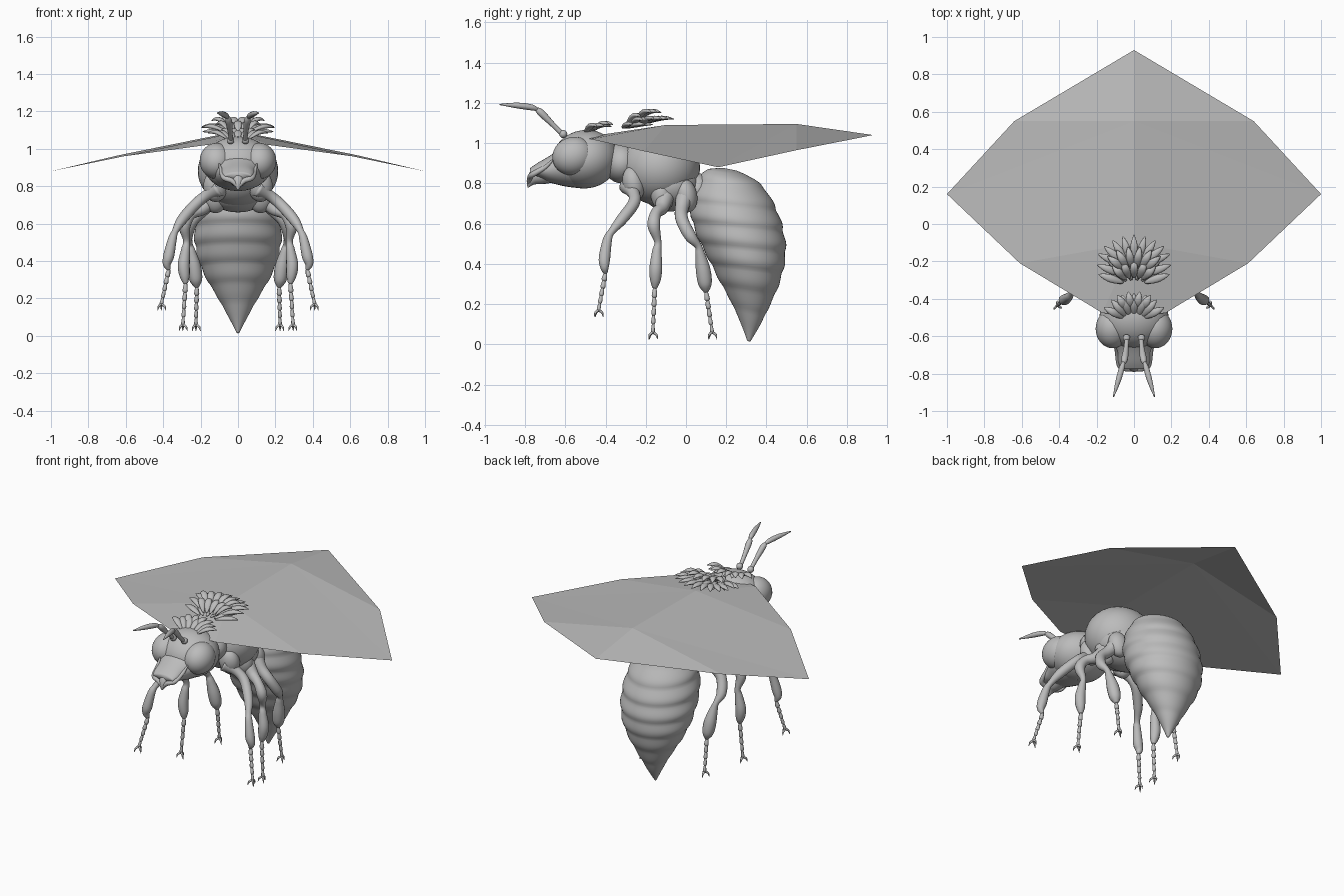
import bpy, bmesh, math
from mathutils import Vector, Matrix

if "Cube" in bpy.data.objects:
    bpy.data.objects.remove(bpy.data.objects["Cube"])

grey = bpy.data.materials.new("plain grey")
grey.use_nodes = True
COL = (0.5, 0.5, 0.5, 1)
grey.diffuse_color = COL
grey.node_tree.nodes["Principled BSDF"].inputs["Base Color"].default_value = COL


def finish(name, bm, mirror=False, smooth=True, closed=True):
    if closed:
        bmesh.ops.recalc_face_normals(bm, faces=bm.faces)
    me = bpy.data.meshes.new(name)
    bm.to_mesh(me)
    bm.free()
    me.materials.append(grey)
    ob = bpy.data.objects.new(name, me)
    bpy.context.collection.objects.link(ob)
    for p in me.polygons:
        p.use_smooth = smooth
    if mirror:
        ob.modifiers.new("mirror", "MIRROR").use_mirror_merge = False
    return ob


def spline(keys, steps):
    """Smooth interpolation through a list of equal-length tuples."""
    k = [keys[0]] + list(keys) + [keys[-1]]
    out = []
    for i in range(1, len(k) - 2):
        for s in range(steps):
            t = s / steps
            out.append([0.5 * (2 * b + (c - a) * t + (2 * a - 5 * b + 4 * c - d) * t * t
                               + (3 * b - a - 3 * c + d) * t ** 3)
                        for a, b, c, d in zip(*k[i - 1:i + 3])])
    return out + [list(keys[-1])]


def loft(bm, rings):
    loops = [[bm.verts.new(p) for p in r] for r in rings]
    n = len(loops[0])
    for a, b in zip(loops, loops[1:]):
        for i in range(n):
            bm.faces.new((a[i], a[(i + 1) % n], b[(i + 1) % n], b[i]))
    bm.faces.new(loops[0])
    bm.faces.new(loops[-1])


def tube(bm, keys, steps=5, n=14):
    """Round limb through (x, y, z, radius) keys."""
    pts = spline(keys, steps)
    rings = []
    for i, p in enumerate(pts):
        t = Vector(pts[min(i + 1, len(pts) - 1)][:3]) - Vector(pts[max(i - 1, 0)][:3])
        u = t.cross(Vector((1, 0.2, 0))).normalized()
        w = t.cross(u).normalized()
        r = max(p[3], 0.001)
        rings.append([Vector(p[:3]) + r * (u * math.cos(a) + w * math.sin(a))
                      for a in (math.tau * j / n for j in range(n))])
    loft(bm, rings)


def ball(bm, c, r, tilt=0):
    m = Matrix.Translation(c) @ Matrix.Rotation(tilt, 4, "X") @ Matrix.Diagonal((*r, 1))
    bmesh.ops.create_uvsphere(bm, u_segments=36, v_segments=20, radius=1, matrix=m)


# Abdomen: banded teardrop, keys are height, front y, back y, half width
body = [(.87, .19, .25, .03), (.85, .11, .32, .1), (.8, .06, .385, .16), (.7, .025, .445, .21),
        (.6, .03, .48, .23), (.5, .065, .495, .23), (.4, .115, .485, .21), (.3, .165, .455, .165),
        (.2, .22, .41, .105), (.1, .27, .365, .05), (.015, .305, .32, .006)]
bm = bmesh.new()
rings = []
for z, f, b, w in spline(body, 8):
    band = (0.9 - z) / 0.105 % 1
    k = 1 + 0.04 * (math.sin(math.pi * band ** 1.6) - 0.5) * min(1, w / 0.1)
    rings.append([(w * k * math.cos(a), (f + b) / 2 + (b - f) / 2 * k * math.sin(a),
                   z - 0.02 * math.sin(a) * min(1, w / 0.1))
                  for a in (math.tau * j / 48 for j in range(48))])
loft(bm, rings)
finish("abdomen", bm)

# Thorax, with neck, waist and lower plates
bm = bmesh.new()
ball(bm, (0, -.13, .88), (.215, .2, .19), -.15)
ball(bm, (0, -.08, .79), (.18, .15, .13))
ball(bm, (0, -.32, .9), (.13, .09, .1))
ball(bm, (0, .06, .77), (.1, .07, .08))
finish("thorax", bm)
bm = bmesh.new()
for y, z in ((-.26, .8), (-.12, .74), (0, .74)):
    ball(bm, (.12, y, z), (.065, .055, .085), .2)
finish("hip_plate", bm, True)

# Head, eyes and snout
bm = bmesh.new()
ball(bm, (0, -.5, .92), (.185, .165, .145), .15)
finish("head", bm)
bm = bmesh.new()
ball(bm, (.115, -.56, .935), (.09, .105, .095), .3)
finish("eye", bm, True)
bm = bmesh.new()
snout = [(-.52, .89, .15, .115), (-.6, .885, .135, .1), (-.68, .87, .1, .065),
         (-.74, .865, .085, .035), (-.775, .855, .07, .02)]
loft(bm, [[(w * math.cos(a), y, z + h * math.sin(a)) for a in (math.tau * j / 28 for j in range(28))]
          for y, z, w, h in spline(snout, 5)])
tube(bm, [(0, -.68, .86, .06), (0, -.74, .835, .045), (0, -.77, .81, .025), (0, -.785, .78, .003)])
finish("snout", bm)
bm = bmesh.new()
tube(bm, [(.1, -.66, .92, .004), (.09, -.7, .88, .011), (.075, -.76, .845, .014),
          (.035, -.775, .83, .014), (.005, -.78, .8, .008)])
finish("mandible", bm, True)

# Antennae
bm = bmesh.new()
ball(bm, (.04, -.61, 1.045), (.02, .02, .02))
tube(bm, [(.038, -.61, 1.04, .012), (.042, -.66, 1.09, .013), (.05, -.72, 1.15, .018), (.055, -.745, 1.17, .009)])
tube(bm, [(.055, -.74, 1.168, .009), (.065, -.77, 1.178, .015), (.085, -.84, 1.187, .014), (.11, -.925, 1.192, .003)])
finish("antenna", bm, True)


# Legs: smooth upper limb, then a stack of flared toe joints and two claws
def leg(name, limb, foot):
    bm = bmesh.new()
    tube(bm, limb)
    a, b = Vector(limb[-1][:3]), Vector(foot)
    for i in range(5):
        p, q = a.lerp(b, i / 5), a.lerp(b, (i + 1.1) / 5)
        r = 0.014 - 0.001 * i
        tube(bm, [(*p, r * .6), (*p.lerp(q, .75), r), (*q, r * .6)], 3, 10)
    for dx, dy in ((-.025, -.012), (.02, -.015), (0, .018)):
        tube(bm, [(*b, .007), (*(b + Vector((dx * .7, dy, -.012))), .006),
                  (*(b + Vector((dx, dy * 1.3, -.035))), .001)], 3, 8)
    finish(name, bm, True)


leg("front_leg", [(.1, -.29, .79, .045), (.17, -.26, .75, .03), (.23, -.26, .7, .03), (.3, -.32, .62, .028),
                  (.335, -.37, .56, .018), (.35, -.39, .52, .023), (.37, -.405, .43, .029),
                  (.38, -.405, .385, .022), (.37, -.4, .355, .011)], (.41, -.435, .17))
leg("middle_leg", [(.12, -.1, .75, .05), (.19, -.12, .68, .035), (.25, -.15, .65, .028), (.285, -.16, .59, .032),
                   (.275, -.14, .51, .018), (.28, -.145, .46, .024), (.29, -.15, .38, .032),
                   (.285, -.152, .32, .027), (.28, -.155, .28, .012)], (.295, -.165, .06))
leg("hind_leg", [(.12, 0, .76, .05), (.18, -.02, .68, .035), (.24, -.02, .62, .032), (.27, .02, .54, .03),
                 (.26, .06, .49, .018), (.25, .07, .45, .024), (.235, .085, .37, .037),
                 (.225, .095, .3, .034), (.22, .1, .26, .012)], (.225, .13, .06))

# Wings: one thin faceted sheet, folded along the middle
ridge = [(0, -.5, 1.03), (0, -.1, 1.09), (0, .55, 1.095), (0, .93, 1.04)]
rim = [(.17, -.475, 1.02), (.61, -.21, .96), (1, .16, .88), (.64, .55, .965)]
bm = bmesh.new()
R = [bm.verts.new(p) for p in ridge]
for side in (1, -1):
    E = [bm.verts.new((x * side, y, z)) for x, y, z in rim]
    for f in ((R[0], E[0], R[1]), (E[0], E[1], R[1]), (E[1], E[2], R[1]),
              (R[1], E[2], R[2]), (E[2], E[3], R[2]), (E[3], R[3], R[2])):
        bm.faces.new(f[::side])
finish("wings", bm, smooth=False, closed=False)


# Ruffs: curved leaf-shaped tufts fanned out in rows
def leaf(bm, base, angle, length, lift, width):
    d = Vector((math.sin(angle), math.cos(angle), 0))
    s = Vector((d.y, -d.x, 0))
    rings = []
    for i in range(11):
        t = i / 10
        w = width * math.sin(math.pi * (0.06 + 0.92 * t)) ** .8
        c = Vector(base) + d * length * t + Vector((0, 0, lift * math.sin(2.2 * t)))
        rings.append([c + s * w * math.cos(a) + Vector((0, 0, .6 * w * math.sin(a)))
                      for a in (math.tau * j / 12 for j in range(12))])
    loft(bm, rings)


def ruff(name, rows):
    bm = bmesh.new()
    for y, z, count, spread, length, lift in rows:
        for i in range(count):
            a = spread * (2 * i / (count - 1) - 1)
            base = (.06 * math.sin(a), y + .02 * math.cos(a), z)
            leaf(bm, base, a, length, lift, .021)
    finish(name, bm)


ruff("back_ruff", [(-.32, 1.075, 6, 1.25, .14, .02), (-.28, 1.085, 8, 1.2, .15, .035),
                   (-.23, 1.095, 9, 1.15, .15, .03), (-.26, 1.11, 6, .9, .12, .05),
                   (-.31, 1.09, 5, .8, .1, .05)])
ruff("collar_ruff", [(-.51, 1.05, 7, 1.1, .12, .04), (-.48, 1.06, 4, .6, .1, .04)])
